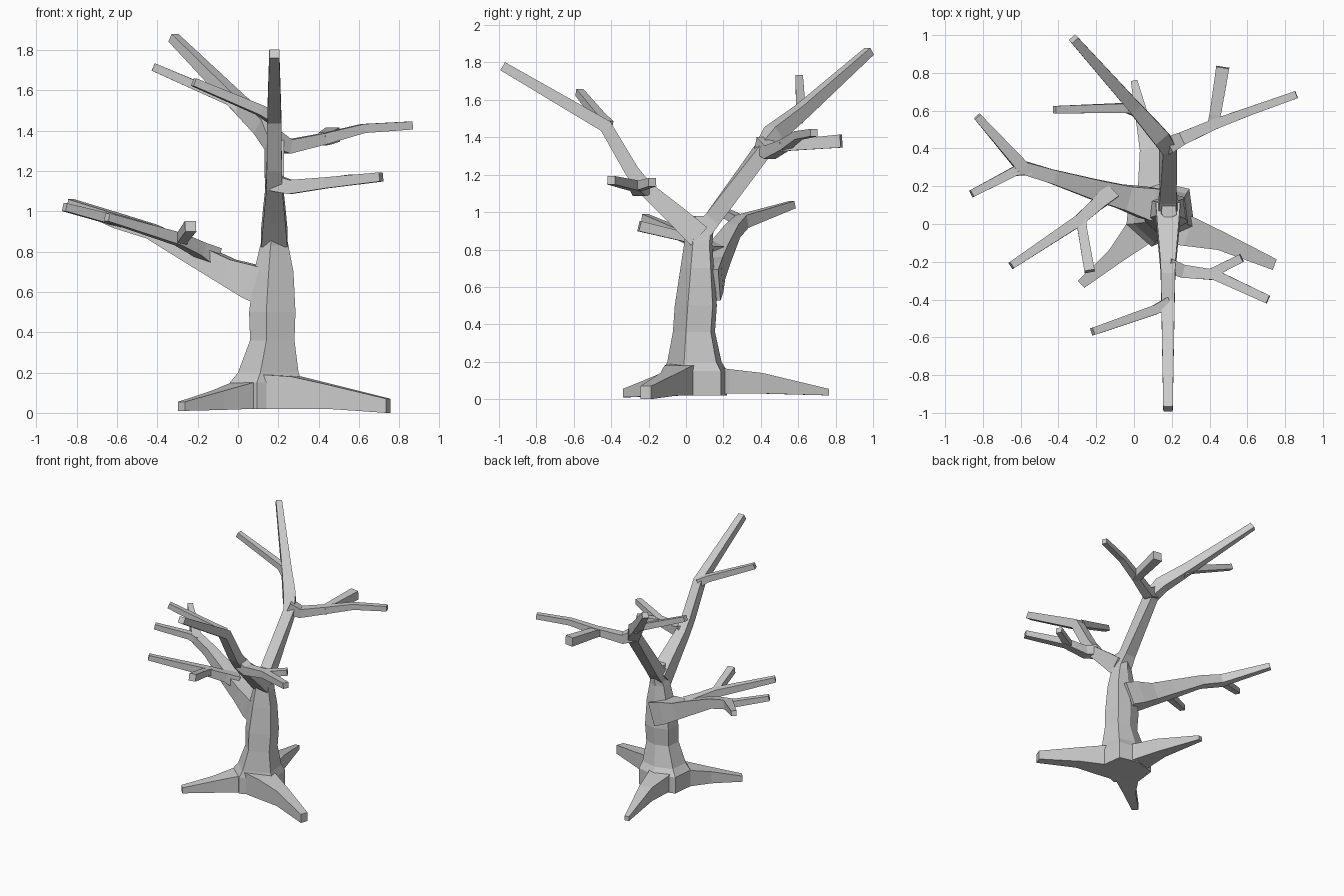
import bpy
import bmesh
from mathutils import Vector

default_cube = bpy.data.objects.get("Cube")
if default_cube:
    bpy.data.objects.remove(default_cube, do_unlink=True)

# One plain grey for the whole tree
GREY = (0.6, 0.6, 0.6, 1.0)
bark = bpy.data.materials.new("grey bark")
bark.use_nodes = True
bark.diffuse_color = GREY
bark.node_tree.nodes["Principled BSDF"].inputs["Base Color"].default_value = GREY


def loft(name, rings):
    """Skin a list of equally sized vertex rings and cap both ends."""
    bm = bmesh.new()
    loops = [[bm.verts.new(point) for point in ring] for ring in rings]
    sides = len(loops[0])
    for lower, upper in zip(loops, loops[1:]):
        for i in range(sides):
            j = (i + 1) % sides
            bm.faces.new((lower[i], lower[j], upper[j], upper[i]))
    bm.faces.new(loops[0][::-1])
    bm.faces.new(loops[-1])
    bmesh.ops.recalc_face_normals(bm, faces=bm.faces)
    mesh = bpy.data.meshes.new(name)
    bm.to_mesh(mesh)
    bm.free()
    mesh.materials.append(bark)
    obj = bpy.data.objects.new(name, mesh)
    bpy.context.collection.objects.link(obj)
    return obj


def branch(name, *stations):
    """Square, mitred, tapering limb; each station is x, y, z, thickness."""
    centres = [Vector(station[:3]) for station in stations]
    rings = []
    for i, centre in enumerate(centres):
        before = centres[max(i - 1, 0)]
        after = centres[min(i + 1, len(centres) - 1)]
        into = (centre - before).normalized()
        out = (after - centre).normalized()
        tangent = (into + out).normalized()
        side = tangent.cross(Vector((0, 0, 1))).normalized()
        lift = side.cross(tangent)
        half = stations[i][3] / 2
        rings.append([centre + (side * a + lift * b) * half
                      for a, b in ((-1, -1), (1, -1), (1, 1), (-1, 1))])
    return loft(name, rings)


def root(name, *stations):
    """Upright-sided root; each station is x, y, width, bottom, top."""
    start, end = Vector(stations[0][:2]), Vector(stations[-1][:2])
    along = (end - start).normalized()
    side = Vector((along.y, -along.x))
    rings = []
    for x, y, width, bottom, top in stations:
        right = Vector((x, y)) + side * width / 2
        left = Vector((x, y)) - side * width / 2
        rings.append([(left.x, left.y, bottom), (right.x, right.y, bottom),
                      (right.x, right.y, top), (left.x, left.y, top)])
    return loft(name, rings)


# Trunk: one irregular six-sided outline fitted to the limits at each height
OUTLINE = ((-.26, -1), (1, -.38), (.85, .8), (0, 1), (-.9, .7), (-1, -.3))


def trunk_ring(z, x_min, x_max, y_min, y_max):
    middle_x, middle_y = (x_min + x_max) / 2, (y_min + y_max) / 2
    half_x, half_y = (x_max - x_min) / 2, (y_max - y_min) / 2
    return [(middle_x + u * half_x, middle_y + v * half_y, z) for u, v in OUTLINE]


loft("trunk", [
    trunk_ring(.02, -.04, .32, -.12, .22),
    trunk_ring(.15, -.04, .32, -.12, .22),
    trunk_ring(.2, 0, .3, -.1, .19),
    trunk_ring(.36, .06, .28, -.07, .155),
    trunk_ring(.5, .055, .285, -.06, .165),
    trunk_ring(.7, .08, .275, -.03, .15),
    trunk_ring(.83, .11, .25, -.01, .14),
    trunk_ring(.93, .14, .23, 0, .15),
    trunk_ring(.98, .145, .225, .02, .12),
])

# Three spreading roots
root("left_root", (.15, 0, .2, .02, .19), (.29, -.04, .16, .02, .18),
     (.46, -.09, .1, .02, .14), (.745, -.215, .06, 0, .07))
root("right_root", (.1, .04, .2, .02, .17), (.02, -.05, .16, .02, .15),
     (-.1, -.17, .09, .015, .11), (-.28, -.32, .05, .01, .055))
root("back_root", (.13, .08, .2, .02, .18), (.1, .22, .16, .03, .16),
     (.08, .4, .1, .03, .14), (0, .76, .035, .02, .055))

# Front limb and its twigs
branch("front_limb", (.18, .07, .87, .13), (.18, -.05, .98, .11), (.18, -.22, 1.13, .08),
       (.18, -.29, 1.22, .075), (.18, -.43, 1.46, .07), (.18, -.98, 1.78, .05))
branch("front_upper_twig", (.18, -.42, 1.46, .06), (.11, -.455, 1.5, .05),
       (-.22, -.57, 1.64, .04))
branch("front_side_twig", (.18, -.22, 1.14, .08), (.26, -.25, 1.12, .07),
       (.43, -.27, 1.14, .055), (.71, -.4, 1.17, .045))
branch("front_side_fork", (.4, -.265, 1.135, .05), (.57, -.18, 1.16, .045))

# Back limb and its twigs
branch("back_limb", (.18, .07, .88, .11), (.18, .14, .96, .09), (.18, .41, 1.33, .08),
       (.13, .47, 1.42, .09), (0, .62, 1.54, .07), (-.32, .98, 1.86, .045))
branch("back_upper_twig", (.03, .59, 1.5, .06), (-.04, .615, 1.55, .05),
       (-.42, .605, 1.715, .04))
branch("back_side_twig", (.17, .41, 1.36, .09), (.25, .45, 1.32, .07),
       (.43, .53, 1.36, .055), (.62, .6, 1.41, .045), (.86, .685, 1.425, .04))
branch("back_side_fork", (.41, .51, 1.35, .05), (.43, .58, 1.36, .06),
       (.47, .83, 1.38, .07))

# Low right limb and its twigs
branch("right_limb", (.17, .09, .61, .18), (.07, .11, .65, .17), (-.05, .14, .7, .13),
       (-.2, .18, .78, .11), (-.43, .25, .9, .075), (-.59, .3, .95, .07),
       (-.83, .57, 1.04, .04))
branch("right_limb_fork", (-.55, .29, .94, .06), (-.63, .28, .96, .05),
       (-.86, .16, 1.02, .04))
branch("right_inner_twig", (-.13, .17, .77, .1), (-.19, .11, .81, .07),
       (-.29, .02, .86, .06), (-.65, -.22, .97, .04))
branch("right_inner_fork", (-.28, .04, .85, .05), (-.275, -.02, .87, .05),
       (-.235, -.25, .925, .055))
